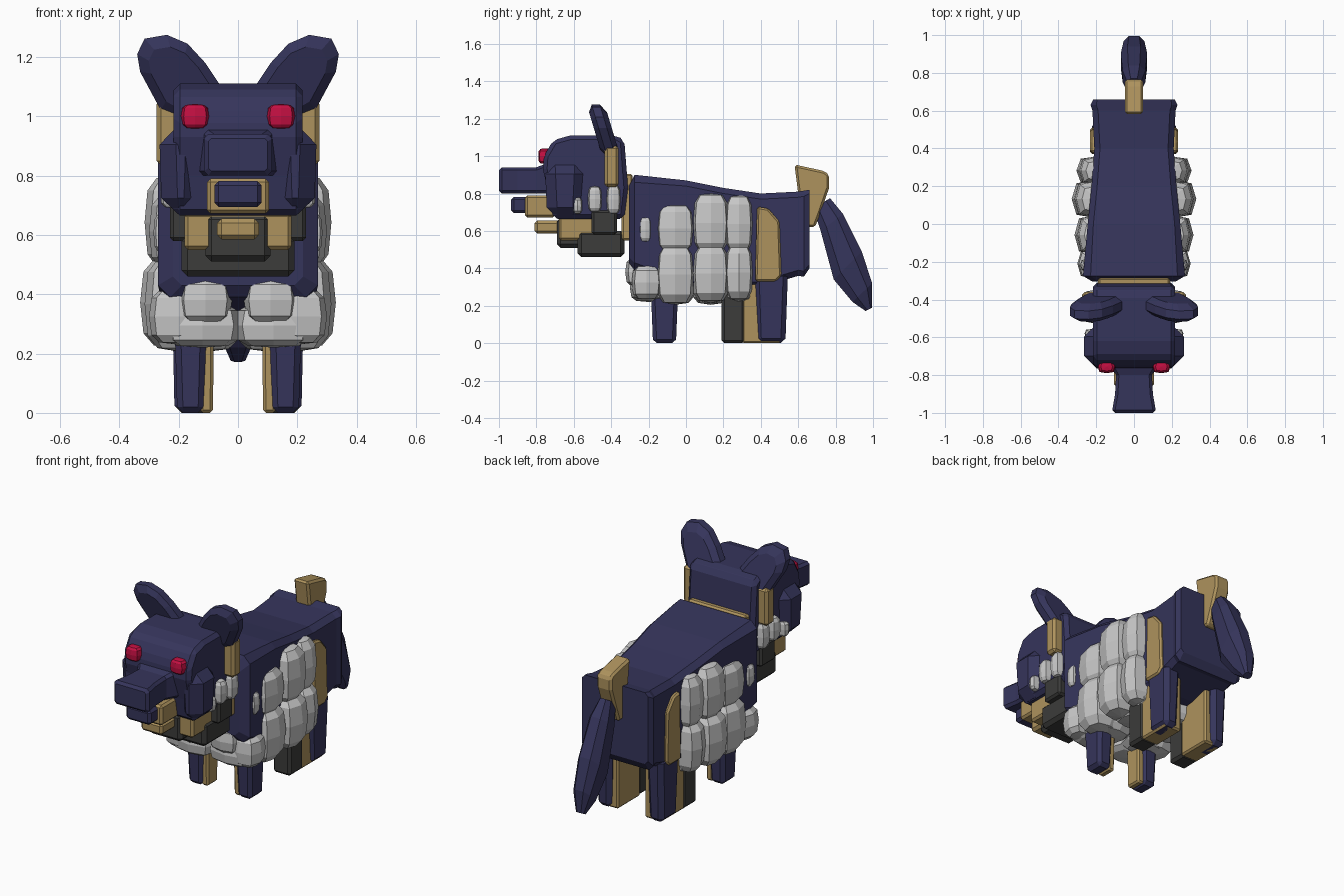
import bpy, bmesh, math
from mathutils import Vector

if "Cube" in bpy.data.objects:
    bpy.data.objects.remove(bpy.data.objects["Cube"])


def material(name, rgb):
    m = bpy.data.materials.new(name)
    m.diffuse_color = (*rgb, 1)
    m.use_nodes = True
    m.node_tree.nodes["Principled BSDF"].inputs["Base Color"].default_value = m.diffuse_color
    return m


NAVY = material("navy", (0.036, 0.035, 0.105))
GOLD = material("gold", (0.42, 0.29, 0.11))
GREY = material("light grey", (0.57, 0.57, 0.57))
DARK = material("charcoal", (0.045, 0.045, 0.043))
RED = material("crimson", (0.55, 0.005, 0.055))


def finish(name, bm, mat, bevel=0.0, mirror=False, segments=1):
    bmesh.ops.recalc_face_normals(bm, faces=bm.faces[:])
    me = bpy.data.meshes.new(name)
    bm.to_mesh(me)
    bm.free()
    me.materials.append(mat)
    ob = bpy.data.objects.new(name, me)
    bpy.context.collection.objects.link(ob)
    if bevel:
        b = ob.modifiers.new("bevel", 'BEVEL')
        b.width, b.segments = bevel, segments
        b.limit_method = 'ANGLE'
        b.angle_limit = math.radians(25)
    if mirror:
        ob.modifiers.new("mirror", 'MIRROR')
    return ob


def skin(bm, rings):
    """Join rings of points with faces and close both ends."""
    vs = [[bm.verts.new(p) for p in r] for r in rings]
    n = len(vs[0])
    for a, b in zip(vs, vs[1:]):
        for i in range(n):
            j = (i + 1) % n
            bm.faces.new((a[i], a[j], b[j], b[i]))
    bm.faces.new(vs[0])
    bm.faces.new(vs[-1])


def box(name, x, y, z, mat, bevel=0.012, mirror=False, foot=1.0, segments=1):
    """Box from ranges; foot scales the bottom end."""
    bm = bmesh.new()
    cx, cy = sum(x) / 2, sum(y) / 2
    rings = []
    for h, s in ((z[0], foot), (z[1], 1.0)):
        rings.append([(cx + (px - cx) * s, cy + (py - cy) * s, h)
                      for px, py in ((x[0], y[0]), (x[1], y[0]), (x[1], y[1]), (x[0], y[1]))])
    skin(bm, rings)
    return finish(name, bm, mat, bevel, mirror, segments)


def side_profile(name, pts, half, mat, bevel=0.02):
    """Profile in y, z extruded across x."""
    bm = bmesh.new()
    skin(bm, [[(s * half, y, z) for y, z in pts] for s in (-1, 1)])
    return finish(name, bm, mat, bevel)


def loft_y(name, stations, mat):
    """Chamfered rectangles along y: (y, half width, z low, z high, chamfer)."""
    bm = bmesh.new()
    rings = []
    for y, w, a, b, c in stations:
        rings.append([(px, y, pz) for px, pz in (
            (-w + c, a), (w - c, a), (w, a + c), (w, b - c),
            (w - c, b), (-w + c, b), (-w, b - c), (-w, a + c))])
    skin(bm, rings)
    return finish(name, bm, mat)


def lump(name, x, y, z, mat=GREY, mirror=True):
    """Faceted, boxy fleece lump filling the given ranges."""
    bm = bmesh.new()
    bmesh.ops.create_uvsphere(bm, u_segments=8, v_segments=6, radius=1)
    for v in bm.verts:
        out = [math.copysign(abs(c) ** 0.6, c) for c in v.co]
        v.co = Vector([(r[0] + r[1]) / 2 + c * (r[1] - r[0]) / 2
                       for c, r in zip(out, (x, y, z))])
    return finish(name, bm, mat, 0, mirror)


# Body
loft_y("body", [
    (-0.305, 0.22, 0.43, 0.84, 0.03), (-0.275, 0.27, 0.39, 0.90, 0.04),
    (0.0, 0.245, 0.30, 0.87, 0.03), (0.2, 0.225, 0.28, 0.83, 0.03),
    (0.4, 0.21, 0.30, 0.80, 0.03), (0.6, 0.22, 0.36, 0.81, 0.03),
    (0.63, 0.23, 0.355, 0.815, 0.03), (0.66, 0.215, 0.40, 0.82, 0.02)], NAVY)
side_profile("hip_band", [(0.37, 0.33), (0.38, 0.73), (0.44, 0.72), (0.5, 0.65),
                          (0.51, 0.36), (0.48, 0.33)], 0.232, GOLD, 0.01)

# Fleece on the flanks, two rows of three
columns = [((-0.165, 0.05), 0.745, 0.30), ((0.03, 0.235), 0.805, 0.315), ((0.205, 0.36), 0.795, 0.29)]
for i, (ys, top, out) in enumerate(columns):
    lump(f"upper_fleece_{i}", (0.08, out), ys, (0.48, top))
    lump(f"lower_fleece_{i}", (0.06, out + 0.015), ys, (0.205 + 0.01 * i, 0.53))
    lump(f"belly_fleece_{i}", (-0.01, 0.24), ys, (0.205, 0.45))
lump("shoulder_fleece", (0.2, 0.285), (-0.25, -0.185), (0.54, 0.675))
lump("lower_shoulder_fleece", (0.1, 0.30), (-0.29, -0.13), (0.23, 0.42))
lump("chest_fleece", (0.02, 0.20), (-0.325, -0.15), (0.30, 0.46))
lump("lower_chest_fleece", (-0.01, 0.25), (-0.30, -0.10), (0.22, 0.37))

# Legs
box("front_leg", (0.105, 0.215), (-0.19, -0.04), (0, 0.34), NAVY, 0.02, True, 0.82)
box("front_leg_inner_plate", (0.082, 0.13), (-0.165, -0.06), (0, 0.24), GOLD, 0.01, True, 0.9)
box("hind_leg", (0.115, 0.222), (0.365, 0.545), (0, 0.38), NAVY, 0.025, True, 0.85)
box("hind_leg_inner_plate", (0.085, 0.2), (0.30, 0.51), (0, 0.40), GOLD, 0.01, True)
box("hind_leg_front_plate", (0.09, 0.205), (0.19, 0.315), (0, 0.30), DARK, 0.015, True)

# Tail
side_profile("tail_base", [(0.58, 0.955), (0.74, 0.92), (0.765, 0.90), (0.765, 0.83),
                           (0.72, 0.70), (0.69, 0.62), (0.61, 0.62), (0.60, 0.80)], 0.048, GOLD, 0.012)
bm = bmesh.new()
tail = [((0.68, 0.72), (0.77, 0.775), 0.035), ((0.72, 0.60), (0.84, 0.69), 0.06),
        ((0.79, 0.34), (0.94, 0.49), 0.07), ((0.89, 0.22), (0.995, 0.32), 0.055),
        ((0.96, 0.172), (0.995, 0.19), 0.025)]
rings = []
for a, b, w in tail:
    a, b = Vector(a), Vector(b)
    ring = []
    for s, t in ((-0.5, 0), (0.5, 0), (1, 0.25), (1, 0.75), (0.5, 1), (-0.5, 1), (-1, 0.75), (-1, 0.25)):
        p = a.lerp(b, t)
        ring.append((s * w, p.x, p.y))
    rings.append(ring)
skin(bm, rings)
finish("tail", bm, NAVY)

# Head, cheeks and snout
side_profile("head", [(-0.765, 0.93), (-0.76, 1.0), (-0.71, 1.085), (-0.62, 1.11), (-0.37, 1.11),
                      (-0.33, 1.085), (-0.31, 0.83), (-0.33, 0.665), (-0.71, 0.665), (-0.735, 0.80)],
             0.218, NAVY, 0.022)
box("cheek", (0.12, 0.266), (-0.755, -0.54), (0.67, 0.96), NAVY, 0.055, True, 0.88)
loft_y("snout", [(-1.0, 0.10, 0.815, 0.925, 0.01), (-0.985, 0.115, 0.80, 0.94, 0.015),
                 (-0.90, 0.10, 0.80, 0.94, 0.015), (-0.80, 0.095, 0.80, 0.94, 0.015),
                 (-0.72, 0.14, 0.80, 0.97, 0.015)], NAVY)
lump("eye", (0.098, 0.192), (-0.79, -0.72), (0.958, 1.042), RED)

# Jaw and throat
box("mouth_plate", (-0.08, 0.08), (-0.935, -0.80), (0.695, 0.782), NAVY, 0.015)
box("mouth_surround", (-0.105, 0.105), (-0.86, -0.70), (0.672, 0.79), GOLD)
box("chin", (-0.07, 0.07), (-0.81, -0.60), (0.585, 0.655), GOLD, 0.015)
box("jaw", (-0.18, 0.18), (-0.68, -0.45), (0.55, 0.675), GOLD)
box("throat_front", (-0.11, 0.11), (-0.69, -0.45), (0.51, 0.672), DARK, 0.02)
box("throat", (-0.19, 0.19), (-0.58, -0.33), (0.46, 0.60), DARK, 0.02)
box("neck", (-0.23, 0.23), (-0.505, -0.37), (0.58, 0.71), DARK)
box("neck_back_plate", (-0.19, 0.19), (-0.345, -0.285), (0.55, 0.905), GOLD, 0.01)

# Side tufts and gold plates behind the cheeks
for i, (ys, zs) in enumerate([((-0.605, -0.555), (0.69, 0.78)), ((-0.525, -0.45), (0.70, 0.84)),
                              ((-0.425, -0.35), (0.69, 0.845))]):
    lump(f"cheek_tuft_{i}", (0.17, 0.262), ys, zs)
box("ear_plate", (0.19, 0.275), (-0.435, -0.36), (0.835, 1.055), GOLD, 0.015, True)

# Ears: front outline leaning forward with height
outline = [(0.05, 1.09), (0.11, 1.18), (0.17, 1.245), (0.24, 1.275), (0.315, 1.262),
           (0.34, 1.21), (0.33, 1.15), (0.26, 1.02), (0.19, 0.98), (0.10, 1.03)]
bm = bmesh.new()
centre = Vector((0.2, 1.13))
rings = []
for dy, s in ((-0.048, 0.72), (-0.022, 1), (0.022, 1), (0.048, 0.72)):
    ring = []
    for p in outline:
        q = centre.lerp(Vector(p), s)
        ring.append((q.x, -0.40 - 0.30 * (q.y - 1.0) + dy, q.y))
    rings.append(ring)
skin(bm, rings)
finish("ear", bm, NAVY, 0, True)
